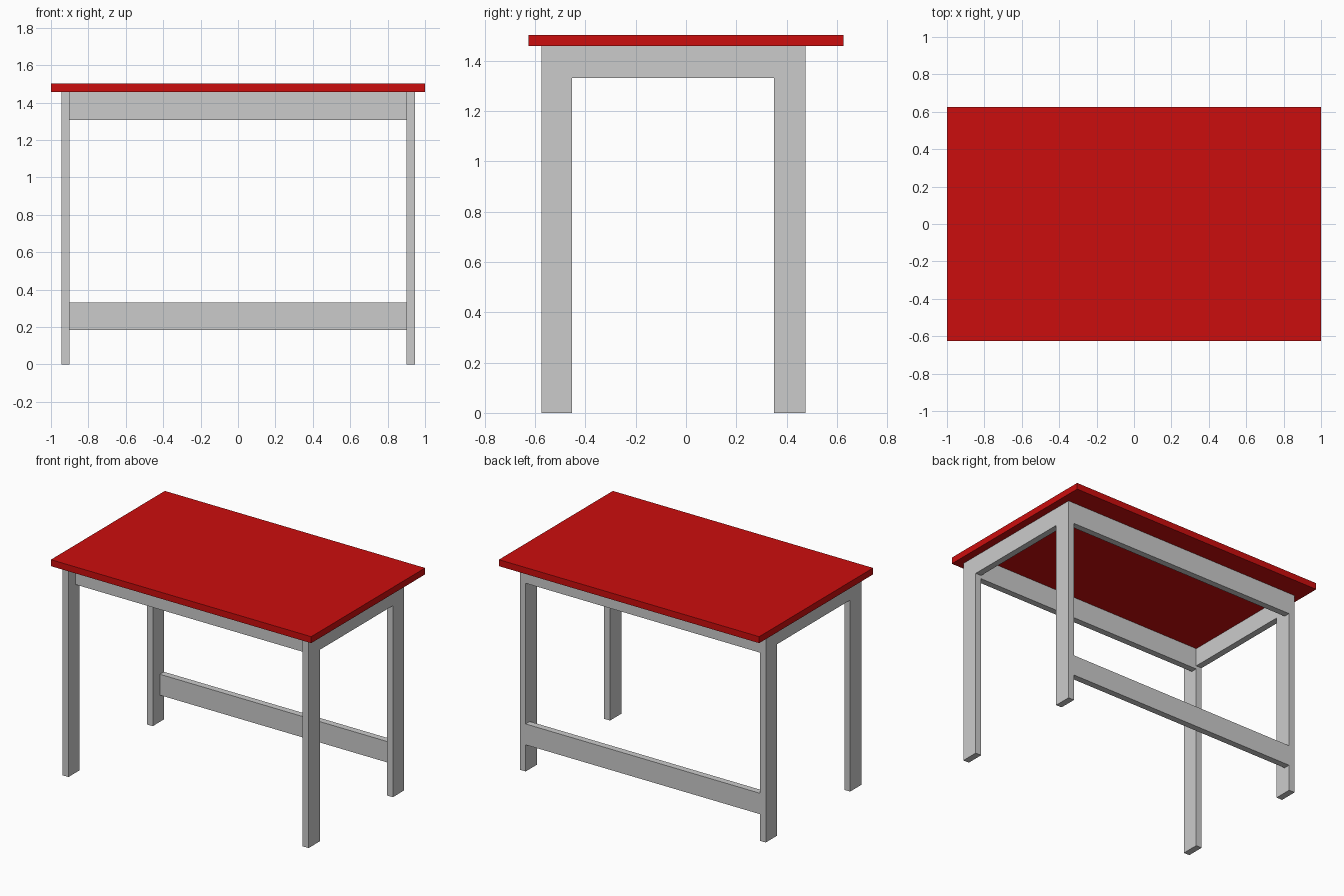
import bpy, bmesh

if "Cube" in bpy.data.objects:
    bpy.data.objects.remove(bpy.data.objects["Cube"])

T = 0.045          # board thickness
TOP = 1.457        # underside of the table top
INNER = 0.90       # inner x of the side frames


def extrude_x(name, profile, x0, x1):
    """Extrude a closed (y, z) profile along x."""
    bm = bmesh.new()
    face = bm.faces.new([bm.verts.new((x0, y, z)) for y, z in profile])
    ext = bmesh.ops.extrude_face_region(bm, geom=[face])
    moved = [v for v in ext["geom"] if isinstance(v, bmesh.types.BMVert)]
    bmesh.ops.translate(bm, verts=moved, vec=(x1 - x0, 0, 0))
    bmesh.ops.recalc_face_normals(bm, faces=bm.faces)
    mesh = bpy.data.meshes.new(name)
    bm.to_mesh(mesh)
    bm.free()
    obj = bpy.data.objects.new(name, mesh)
    bpy.context.collection.objects.link(obj)
    return obj


def board(name, x0, x1, y0, y1, z0, z1):
    return extrude_x(name, [(y0, z0), (y1, z0), (y1, z1), (y0, z1)], x0, x1)


# Red table top
top = board("table_top", -1, 1, -0.625, 0.625, TOP, TOP + T)
red = bpy.data.materials.new("red")
red.diffuse_color = (0.6, 0.004, 0.004, 1)
red.use_nodes = True
red.node_tree.nodes["Principled BSDF"].inputs["Base Color"].default_value = red.diffuse_color
top.data.materials.append(red)

# Side frames: two legs joined by a crossbar, mirrored across x
frame = extrude_x("side_frames", [
    (-0.575, 0), (-0.452, 0), (-0.452, 1.33), (0.35, 1.33),
    (0.35, 0), (0.474, 0), (0.474, TOP), (-0.575, TOP)], INNER, INNER + T)
frame.modifiers.new("mirror", 'MIRROR').use_axis[0] = True

# Long rails between the frames: front one set back, rear ones flush outside
for name, y0, z0, z1 in [
        ("front_rail", -0.452 - T, 1.307, TOP),
        ("back_upper_rail", 0.474 - T, 1.307, TOP),
        ("back_lower_rail", 0.474 - T, 0.185, 0.33)]:
    board(name, -INNER, INNER, y0, y0 + T, z0, z1)
